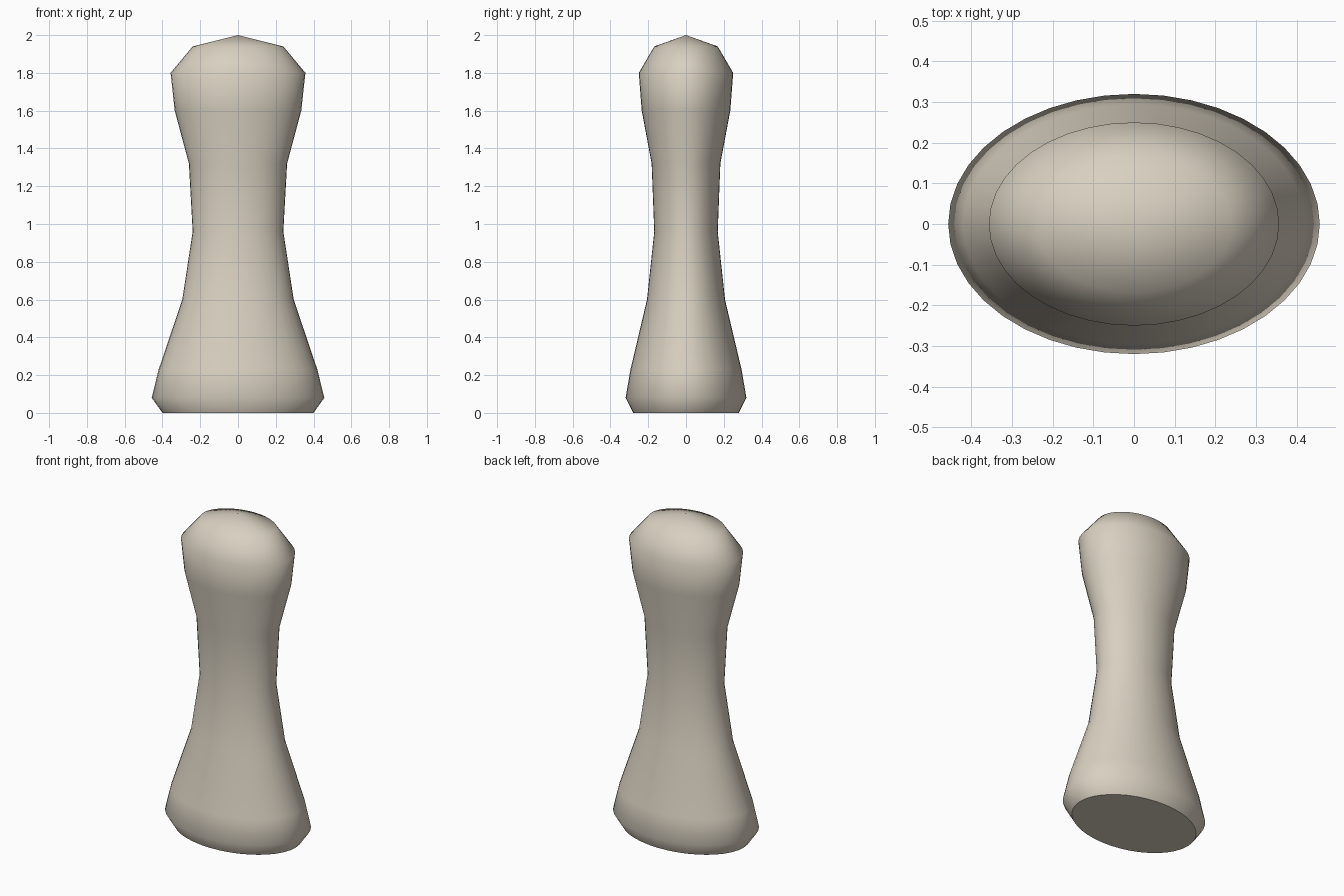
import bpy
import bmesh
from math import cos, sin, tau

cube = bpy.data.objects.get("Cube")
if cube:
    bpy.data.objects.remove(cube, do_unlink=True)

SEGMENTS = 40
DEPTH_RATIO = 0.7

# Half-width and height of each ring, from the foot to the shoulder of the cap
PROFILE = [(0.40, 0), (0.457, 0.08), (0.42, 0.23), (0.295, 0.6), (0.24, 0.96),
           (0.26, 1.32), (0.335, 1.6), (0.357, 1.8), (0.24, 1.94)]
TOP = 2.0


def make_material(name, color):
    mat = bpy.data.materials.new(name)
    mat.use_nodes = True
    mat.diffuse_color = color
    mat.node_tree.nodes["Principled BSDF"].inputs["Base Color"].default_value = color
    return mat


def add_ring(bm, radius, z):
    angles = [tau * i / SEGMENTS for i in range(SEGMENTS)]
    return [bm.verts.new((radius * cos(a), DEPTH_RATIO * radius * sin(a), z))
            for a in angles]


# Oval waisted body
bm = bmesh.new()
rings = [add_ring(bm, r, z) for r, z in PROFILE]
for low, high in zip(rings, rings[1:]):
    for i in range(SEGMENTS):
        j = (i + 1) % SEGMENTS
        bm.faces.new((low[i], low[j], high[j], high[i]))

# Shallow pointed cap
apex = bm.verts.new((0, 0, TOP))
for i in range(SEGMENTS):
    bm.faces.new((rings[-1][i], rings[-1][(i + 1) % SEGMENTS], apex))

for face in bm.faces:
    face.smooth = True

# Flat base with a crisp rim
base = bm.faces.new(rings[0][::-1])
base.smooth = False
for edge in base.edges:
    edge.smooth = False

mesh = bpy.data.meshes.new("waisted_body")
bm.to_mesh(mesh)
bm.free()
mesh.materials.append(make_material("warm ivory", (0.69, 0.63, 0.53, 1)))
body = bpy.data.objects.new("waisted_body", mesh)
bpy.context.collection.objects.link(body)
